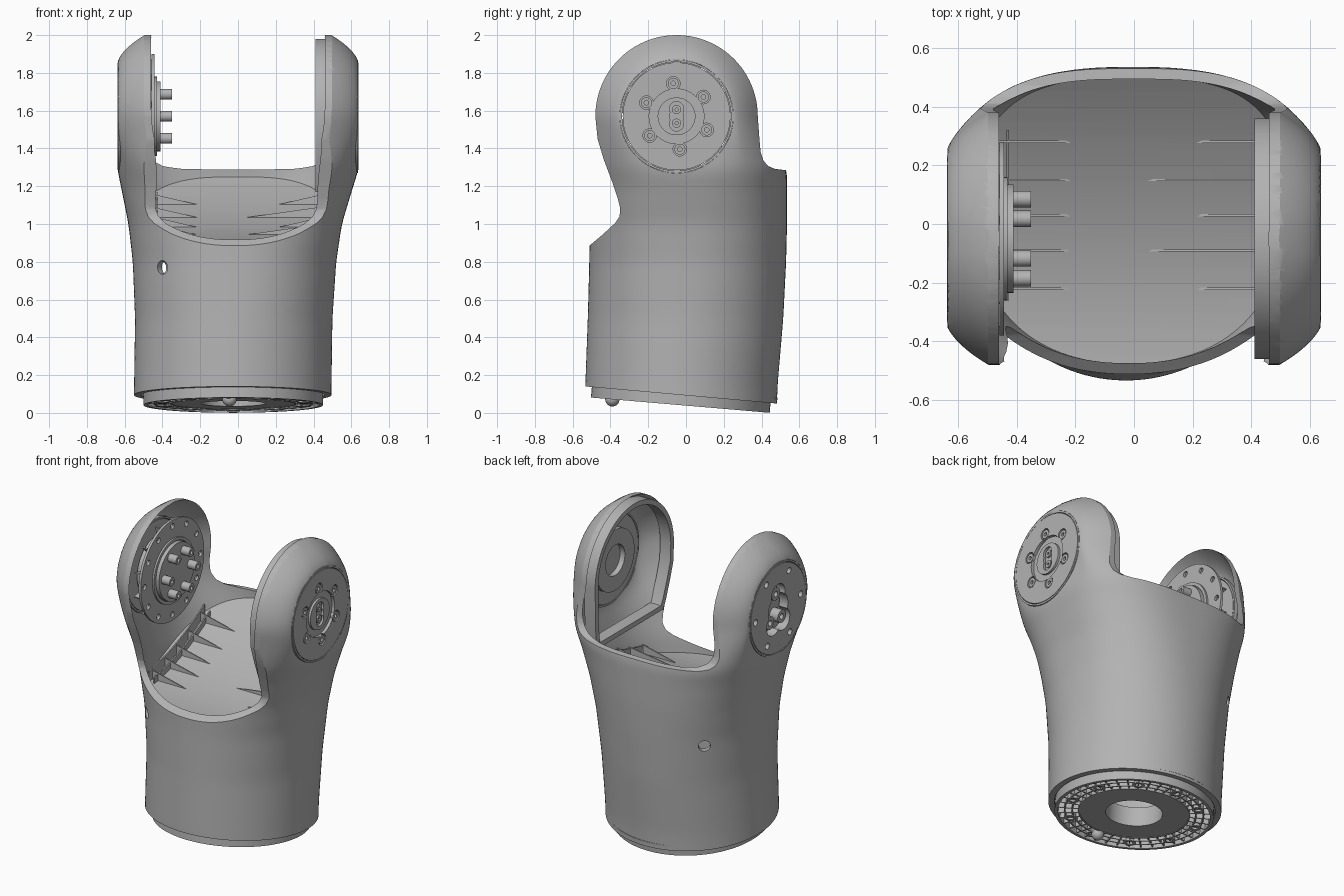
import bpy, bmesh, math
from mathutils import Matrix, Vector

cube = bpy.data.objects.get("Cube")
if cube:
    bpy.data.objects.remove(cube)

JY, JZ = -0.05, 1.57          # joint axis
TAU = math.tau
grey = bpy.data.materials.new("light_grey")
grey.use_nodes = True
grey.diffuse_color = (0.45, 0.45, 0.45, 1)
grey.node_tree.nodes["Principled BSDF"].inputs["Base Color"].default_value = (0.45, 0.45, 0.45, 1)
parts = []


def finish(name, bm):
    bmesh.ops.recalc_face_normals(bm, faces=bm.faces[:])
    me = bpy.data.meshes.new(name)
    bm.to_mesh(me)
    bm.free()
    me.materials.append(grey)
    ob = bpy.data.objects.new(name, me)
    bpy.context.collection.objects.link(ob)
    parts.append(ob)
    return ob


def boolean(ob, other, op="DIFFERENCE"):
    mod = ob.modifiers.new("cut", "BOOLEAN")
    mod.operation, mod.solver, mod.object = op, "EXACT", other
    bpy.context.view_layer.objects.active = ob
    bpy.ops.object.modifier_apply(modifier=mod.name)
    parts.remove(other)
    bpy.data.objects.remove(other)


def ring(bm, r0, r1, z0, z1, M, at=(0, 0), seg=48):
    """Tube along local z, solid when r0 is zero."""
    def loop(r, z):
        return [bm.verts.new(M @ Vector((at[0] + r * math.cos(TAU * i / seg),
                at[1] + r * math.sin(TAU * i / seg), z))) for i in range(seg)]
    loops = [loop(r1, z0), loop(r1, z1)]
    if r0 > 0:
        loops += [loop(r0, z1), loop(r0, z0)]
    else:
        bm.faces.new(loops[0])
        bm.faces.new(loops[1])
    pairs = len(loops) if r0 > 0 else 1
    for k in range(pairs):
        a, b = loops[k], loops[(k + 1) % len(loops)]
        for i in range(seg):
            j = (i + 1) % seg
            bm.faces.new((a[i], a[j], b[j], b[i]))


def box(bm, size, M):
    bmesh.ops.create_cube(bm, size=1, matrix=M @ Matrix.Diagonal((*size, 1)))


def prism(name, outline, x0, x1):
    """Side outline of (y, z) points extruded along x."""
    bm = bmesh.new()
    a, b = ([bm.verts.new((x, y, z)) for y, z in outline] for x in (x0, x1))
    bm.faces.new(a)
    bm.faces.new(b)
    for i in range(len(a)):
        j = (i + 1) % len(a)
        bm.faces.new((a[i], a[j], b[j], b[i]))
    return finish(name, bm)


def ring_part(name, *args, **kw):
    bm = bmesh.new()
    ring(bm, *args, **kw)
    return finish(name, bm)


def around(count, r, start=0.0):
    return [(r * math.cos(start + TAU * i / count), r * math.sin(start + TAU * i / count))
            for i in range(count)]


def arc(r, steps=48):
    return [(JY + r * math.cos(math.pi * i / steps), JZ + r * math.sin(math.pi * i / steps))
            for i in range(steps + 1)]


# Body sections: z, left x, right x, front y, back y, squareness
KEYS = [(0.0, -.55, .495, -.535, .48, 2), (.15, -.55, .495, -.533, .485, 2),
        (.5, -.545, .50, -.52, .515, 2.05), (.8, -.557, .52, -.512, .53, 2.2),
        (1.0, -.58, .55, -.51, .535, 2.4), (1.2, -.62, .61, -.52, .535, 2.6),
        (1.28, -.637, .637, -.53, .535, 2.8), (JZ, -.637, .637, -.53, .43, 4)]


def key(z):
    z = min(max(z, 0), JZ)
    for lo, hi in zip(KEYS, KEYS[1:]):
        if z <= hi[0]:
            f = (z - lo[0]) / (hi[0] - lo[0])
            return [p + (q - p) * f for p, q in zip(lo[1:], hi[1:])]


def dome(r):
    t = max(0, (r - .3) / .13)
    return .637 - .06 * t - .08 * t * t


def loft(name, inset, z0, z1, rows=80, cols=128):
    bm = bmesh.new()
    last = None
    for k in range(rows + 1):
        z = z0 + (z1 - z0) * k / rows
        samples = [key(z + d * .02) for d in range(-2, 3)]
        xl, xr, yf, yb, n = [sum(c) / 5 for c in zip(*samples)]
        w = min(max((z - 1.25) / .32, 0), 1)
        w = w * w * (3 - 2 * w)
        h = max(0, z - JZ)
        a = (xr - xl) / 2 - inset
        b = (yb - yf) / 2 - (inset * (1 - w) - .005 * w if inset else 0)
        b = math.sqrt(max(b * b - h * h, 1e-4))
        cur = []
        for i in range(cols):
            t = TAU * (i + .5) / cols
            c, s = math.cos(t), math.sin(t)
            y = math.copysign(b * abs(s) ** (2 / n), s)
            x = a * abs(c) ** (2 / n) * (1 - w) + (dome(math.hypot(y, h)) - inset) * w
            cur.append(bm.verts.new(((xl + xr) / 2 + math.copysign(x, c), (yf + yb) / 2 + y, z)))
        if last:
            for i in range(cols):
                j = (i + 1) % cols
                bm.faces.new((last[i], last[j], cur[j], cur[i]))
        else:
            bm.faces.new(cur)
        last = cur
    bm.faces.new(last)
    return finish(name, bm)


AX = Matrix.Translation((0, JY, JZ)) @ Matrix.Rotation(math.pi / 2, 4, "Y")

# Forked outer shell, hollowed and trimmed to its side outline
shell = loft("outer_shell", 0, -.05, 2.04)
boolean(shell, loft("hollow", .037, -.1, 2.053))
outline = ([(-.7, .155), (.7, .03), (.7, 1.28), (.525, 1.285), (.47, 1.292), (.435, 1.307),
            (.41, 1.335), (.395, 1.38), (.388, 1.46)] + arc(.43) +
           [(-.468, 1.45), (-.435, 1.34), (-.39, 1.22), (-.36, 1.13), (-.348, 1.08),
            (-.352, 1.04), (-.375, 1.005), (-.44, .945), (-.515, .882), (-.7, .86)])
boolean(shell, prism("trim", outline, -1, 1), "INTERSECT")
for s in (-1, 1):
    boolean(shell, ring_part("disc_cut", 0, .3, s * .56, s * .7, AX, seg=96))
    M = Matrix.Translation((-.4, s * .38, .77)) @ Matrix.Rotation(math.pi / 2, 4, "X")
    M = Matrix.Rotation(0, 4, "Z") @ M @ Matrix.Rotation(s * math.pi / 5, 4, "Y")
    boolean(shell, ring_part("cable_hole_cut", 0, .036, -.12, .12, M))


def floor_z(y):
    return .985 + .38 * (y - .03) + .4 * (y - .03) ** 2


# Sloping inner floor
ys = [-.6 + 1.2 * i / 24 for i in range(25)]
floor = prism("inner_floor", [(y, floor_z(y)) for y in ys] +
              [(y, floor_z(y) - .03) for y in reversed(ys)], -.7, .7)
boolean(floor, loft("hollow", .036, -.1, 2.053), "INTERSECT")

# Tapering fins on the floor and the ribs that cross them
bm = bmesh.new()
for i, y in enumerate((.28, .15, .03, -.09, -.22)):
    for s in (-1, 1):
        tip = .02 if s > 0 and i % 2 else .2
        z = floor_z(y)
        tri = [(tip, z - .005), (.48, z - .02), (.48, z + .06)]
        a, b = ([bm.verts.new((s * x, y + d, h)) for x, h in tri] for d in (-.004, .004))
        bm.faces.new(a)
        bm.faces.new(b)
        for j in range(3):
            bm.faces.new((a[j], a[j - 1], b[j - 1], b[j]))
finish("floor_fins", bm)
ys = [-.26 + .58 * i / 12 for i in range(13)]
for x, h in ((-.43, .04), (-.47, .07), (.47, .05)):
    prism("cross_rib", [(y, floor_z(y) - .01) for y in ys] +
          [(y, floor_z(y) + h) for y in reversed(ys)], x - .004, x + .004)

# Raised skirt inside the left arm
skirt_line = arc(.41) + [(-.455, 1.45), (-.42, 1.34), (-.375, 1.22), (-.35, 1.17),
                         (.34, 1.17), (.355, 1.3)]
skirt = prism("left_arm_skirt", skirt_line, .41, .488)
boolean(skirt, prism("skirt_cut", [(JY + (y - JY) * .92, JZ + (z - JZ) * .92)
                                   for y, z in skirt_line], .3, .6))

# Left cap: rim, recessed disc, hub and screws
ring_part("left_cap_rim", .288, .299, .585, .636, AX, seg=96)
cap = ring_part("left_cap", 0, .285, .585, .637, AX, seg=96)
boolean(cap, ring_part("cap_cut", 0, .145, .617, .7, AX, seg=64))
bolts = around(6, .175, math.pi + .1)
for p in bolts:
    boolean(cap, ring_part("lobe_cut", 0, .036, .617, .7, AX, at=p, seg=24))
bm = bmesh.new()
for p in bolts:
    ring(bm, .012, .029, .6, .634, AX, at=p, seg=24)
    ring(bm, .0, .025, .55, .59, AX, at=p, seg=16)
ring(bm, .1, .2, .55, .59, AX)
finish("left_cap_screws", bm)
hub = ring_part("left_hub", 0, .1, .6, .632, AX)
for z in (-.04, 0, .04):
    boolean(hub, ring_part("slot_cut", 0, .038, .615, .7, AX, at=(z, 0), seg=32))
bm = bmesh.new()
for z in (-.036, .036):
    ring(bm, .008, .024, .6, .628, AX, at=(z, 0), seg=24)
finish("left_hub_pins", bm)

# Right cap with its open window and the sockets behind it
ring_part("right_cap_rim", .288, .299, -.636, -.575, AX, seg=96)
cap = ring_part("right_cap", 0, .285, -.637, -.575, AX, seg=96)
for p, r in [((0, 0), .1), ((-.09, 0), .07), ((.09, .05), .07), ((.09, -.05), .07)]:
    boolean(cap, ring_part("window_cut", 0, r, -.7, -.5, AX, at=p, seg=40))
for p in around(6, .235, .5):
    boolean(cap, ring_part("screw_hole_cut", 0, .02, -.7, -.61, AX, at=p, seg=20))
bm = bmesh.new()
for p in ((-.09, 0), (.08, .06), (.08, -.06)):
    ring(bm, .018, .042, -.62, -.5, AX, at=p, seg=32)
finish("right_sockets", bm)

# Right arm drive: mount, gussets, flange plate, hub and pegs
bm = bmesh.new()
ring(bm, 0, .2, -.56, -.455, AX)
for i in range(12):
    box(bm, (.12, .008, .06), AX @ Matrix.Rotation(TAU * (i + .5) / 12, 4, "Z")
        @ Matrix.Translation((.25, 0, -.48)))
finish("drive_mount", bm)
flange = ring_part("drive_flange", .15, .33, -.458, -.442, AX, seg=72)
for p in around(12, .29):
    boolean(flange, ring_part("flange_hole_cut", 0, .018, -.5, -.4, AX, at=p, seg=20))
bm = bmesh.new()
ring(bm, 0, .185, -.46, -.41, AX)
ring(bm, .19, .21, -.45, -.43, AX)
for p in around(6, .135, math.pi / 2):
    ring(bm, .012, .028, -.42, -.35, AX, at=p, seg=24)
finish("drive_hub_pegs", bm)

# Tilted base: outer collar, face plate, cell ribs and screw bosses
BASE = Matrix.Translation((-.025, -.03, .041)) @ Matrix.Rotation(-.085, 4, "X")
bm = bmesh.new()
ring(bm, .455, .475, 0, .12, BASE, seg=96)
ring(bm, .17, .51, .07, .085, BASE, seg=96)
ring(bm, .17, .33, .008, .03, BASE, seg=72)
ring(bm, .17, .185, .008, .13, BASE)
for r in (.33, .37, .415):
    ring(bm, r - .004, r + .004, .005, .075, BASE, seg=72)
for i in range(40):
    box(bm, (.13, .007, .065), BASE @ Matrix.Rotation(TAU * i / 40, 4, "Z")
        @ Matrix.Translation((.393, 0, .04)))
for p in around(10, .393, TAU / 20):
    ring(bm, .02, .036, .002, .075, BASE, at=p, seg=24)
finish("base_plate", bm)

# Locating pin under the base
bm = bmesh.new()
bmesh.ops.create_uvsphere(bm, u_segments=24, v_segments=12, radius=.038,
                          matrix=Matrix.Translation((-.045, -.39, .072)))
ring(bm, 0, .036, .03, .1, BASE, at=(-.02, -.36), seg=24)
finish("locating_pin", bm)

# Smooth shading with sharp edges kept
bpy.ops.object.select_all(action="DESELECT")
for ob in parts:
    ob.select_set(True)
bpy.context.view_layer.objects.active = shell
bpy.ops.object.shade_smooth_by_angle(angle=math.radians(30))
